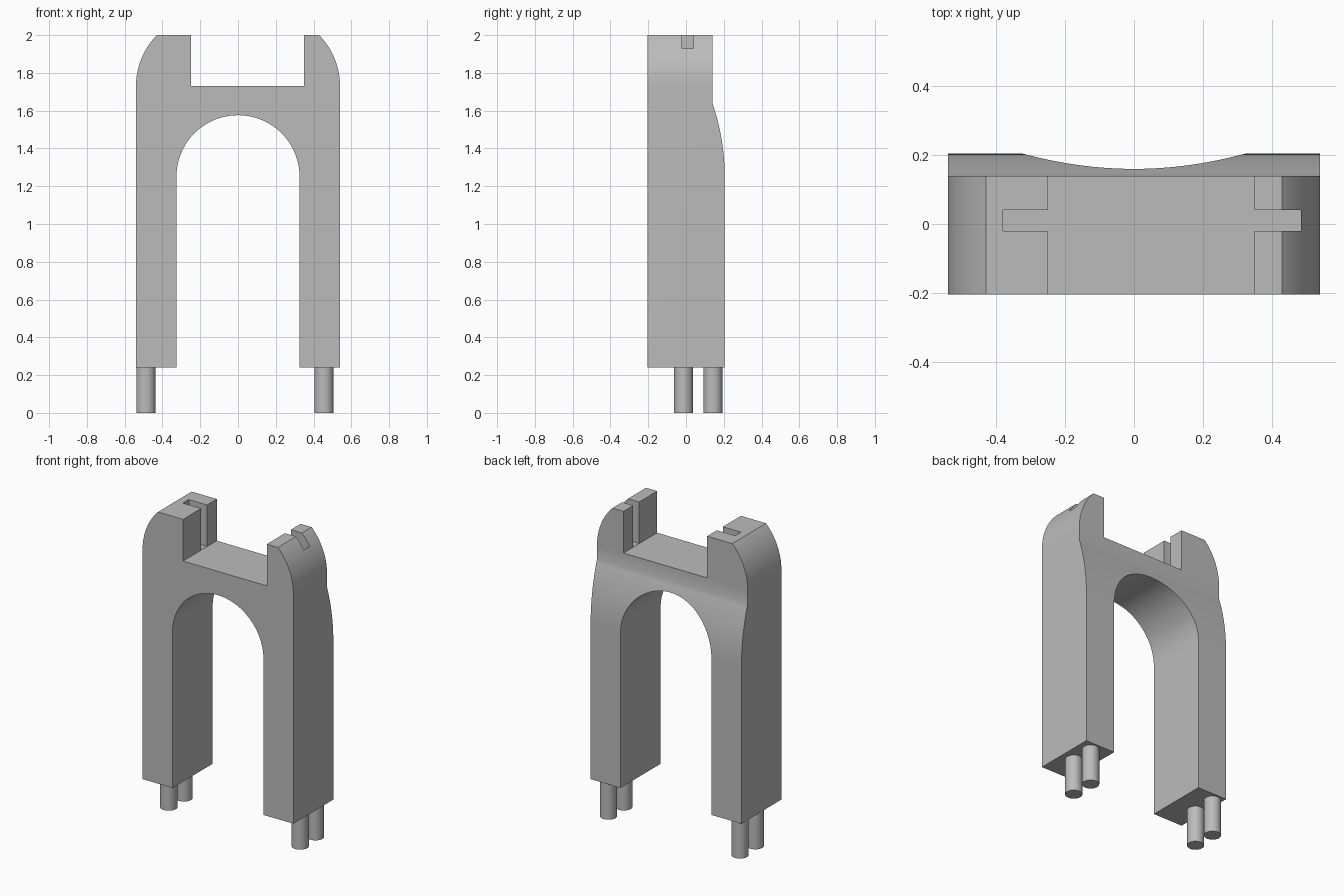
import bpy, bmesh
from math import sin, cos, pi, asin, radians
from mathutils import Vector

cube = bpy.data.objects.get("Cube")
if cube:
    bpy.data.objects.remove(cube, do_unlink=True)

grey = bpy.data.materials.new("plain grey")
grey.use_nodes = True
grey.diffuse_color = (0.5, 0.5, 0.5, 1)
grey.node_tree.nodes["Principled BSDF"].inputs["Base Color"].default_value = (0.5, 0.5, 0.5, 1)


def arc(cx, cz, r, start, end, steps):
    """Points on a circle, angles in radians."""
    return [(cx + r * cos(start + (end - start) * i / steps),
             cz + r * sin(start + (end - start) * i / steps)) for i in range(steps + 1)]


def make_object(name, bm):
    bmesh.ops.recalc_face_normals(bm, faces=bm.faces)
    mesh = bpy.data.meshes.new(name)
    bm.to_mesh(mesh)
    bm.free()
    mesh.materials.append(grey)
    obj = bpy.data.objects.new(name, mesh)
    bpy.context.collection.objects.link(obj)
    return obj


def extrude(name, points, to_3d, offset):
    """Fill a flat profile and push it along the offset."""
    bm = bmesh.new()
    face = bm.faces.new([bm.verts.new(to_3d(a, b)) for a, b in points])
    result = bmesh.ops.extrude_face_region(bm, geom=[face])
    verts = [v for v in result["geom"] if isinstance(v, bmesh.types.BMVert)]
    bmesh.ops.translate(bm, vec=Vector(offset), verts=verts)
    return make_object(name, bm)


def combine(target, cutter, operation):
    """Apply a boolean and remove its cutter."""
    cutter.hide_render = True
    mod = target.modifiers.new("cut", "BOOLEAN")
    mod.operation, mod.solver, mod.object = operation, "EXACT", cutter
    bpy.context.view_layer.update()
    mesh = bpy.data.meshes.new_from_object(
        target.evaluated_get(bpy.context.evaluated_depsgraph_get()))
    target.modifiers.clear()
    target.data = mesh
    bpy.data.objects.remove(cutter, do_unlink=True)


def smooth(obj):
    bpy.ops.object.select_all(action="DESELECT")
    obj.select_set(True)
    bpy.context.view_layer.objects.active = obj
    bpy.ops.object.shade_smooth_by_angle(angle=radians(25))


HALF, INNER, FOOT, FLOOR = 0.54, 0.326, 0.24, 1.73

# Front outline: two legs, round arch, curved shoulders and an off-centre notch
shoulder_r = 0.386
shoulder = arc(HALF - shoulder_r, FLOOR, shoulder_r, 0, asin((2 - FLOOR) / shoulder_r), 16)
outline = [(INNER, FOOT), (HALF, FOOT)] + shoulder
outline += [(0.35, 2), (0.35, FLOOR), (-0.25, FLOOR), (-0.25, 2)]
outline += [(-x, z) for x, z in reversed(shoulder)]
outline += [(-HALF, FOOT), (-INNER, FOOT)] + arc(0, 1.25, INNER, pi, 0, 40)
fork = extrude("fork_body", outline, lambda x, z: (x, -0.205, z), (0, 0.5, 0))

# Side outline: thinner upper part blending into the legs at the back
back_r = 1.2
side = [(-0.4, 0), (0.205, 0)]
side += arc(0.205 - back_r, 1.25, back_r, 0, asin(0.39 / back_r), 16)
side += [(0.14, 2.2), (-0.4, 2.2)]
combine(fork, extrude("side_shape", side, lambda y, z: (-1, y, z), (2, 0, 0)), "INTERSECT")

# Slot across both horns, breaking through the left shoulder
slot = [(-0.38, -0.02), (0.485, -0.02), (0.485, 0.04), (-0.38, 0.04)]
combine(fork, extrude("slot_cutter", slot, lambda x, y: (x, y, FLOOR + 0.001), (0, 0, 0.4)),
        "DIFFERENCE")
smooth(fork)

# Two pins under each leg
for side_name, x in (("right", -0.487), ("left", 0.455)):
    for place, y in (("front", -0.013), ("back", 0.143)):
        circle = arc(x, y, 0.051, 0, 2 * pi, 32)[:-1]
        pin = extrude(f"{side_name}_{place}_pin", circle, lambda a, b: (a, b, 0), (0, 0, FOOT))
        smooth(pin)
